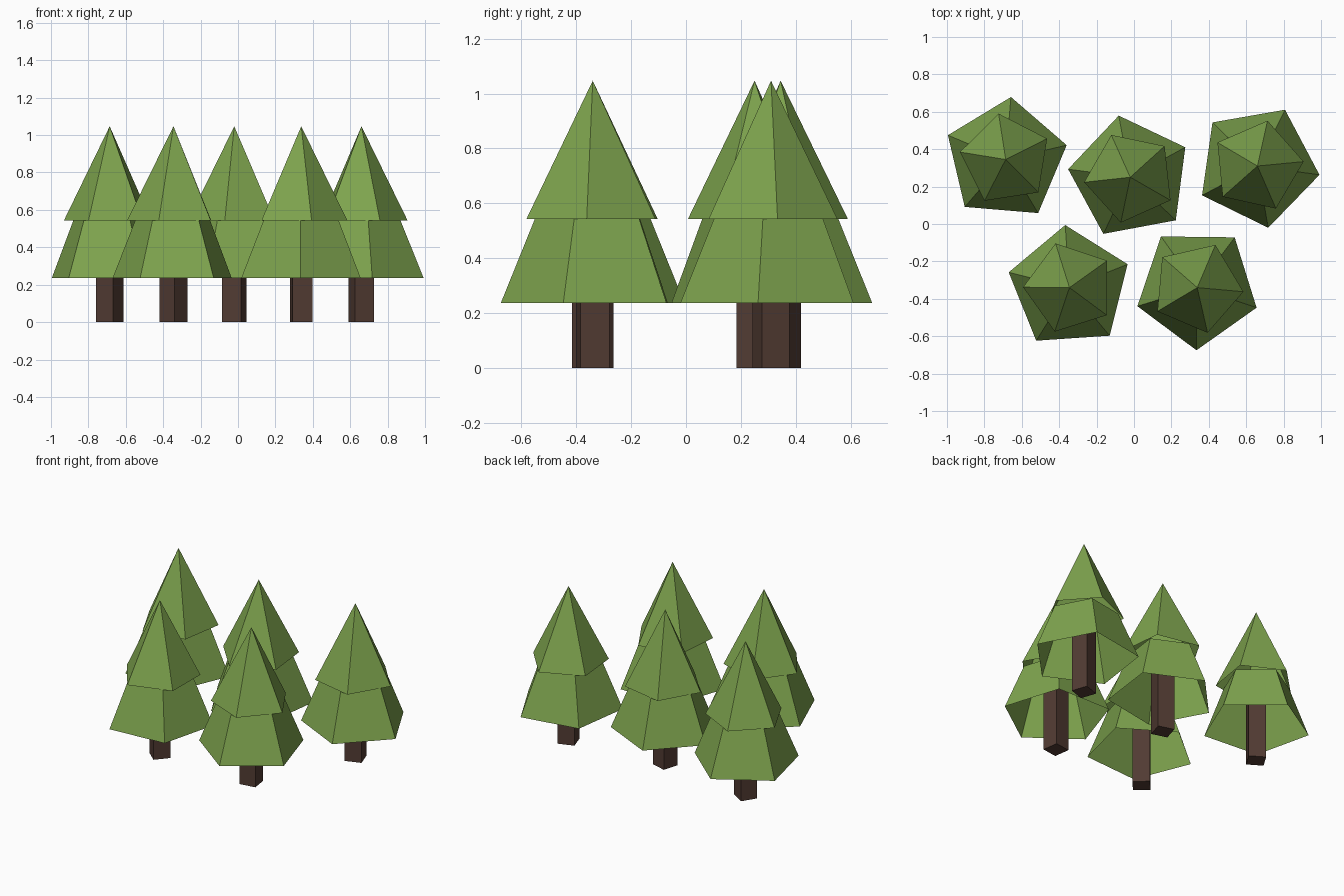
import bpy, bmesh
from math import sin, cos, radians, tau

if "Cube" in bpy.data.objects:
    bpy.data.objects.remove(bpy.data.objects["Cube"])


def material(name, rgb):
    m = bpy.data.materials.new(name)
    m.diffuse_color = (*rgb, 1)
    m.use_nodes = True
    m.node_tree.nodes["Principled BSDF"].inputs["Base Color"].default_value = m.diffuse_color
    return m


GREEN = material("leaf green", (0.209, 0.371, 0.076))
BROWN = material("bark brown", (0.084, 0.044, 0.033))


def tapered(name, sides, r0, z0, r1, z1, x, y, angle, mat, bottom=False, top=False):
    """Flat-sided tapered tube; r1 = 0 makes a pointed cone."""
    bm = bmesh.new()

    def ring(r, z):
        return [bm.verts.new((r * cos(angle + tau * i / sides),
                              r * sin(angle + tau * i / sides), z)) for i in range(sides)]

    low = ring(r0, z0)
    high = ring(r1, z1) if r1 else [bm.verts.new((0, 0, z1))]
    for i in range(sides):
        j = (i + 1) % sides
        if r1:
            bm.faces.new((low[i], low[j], high[j], high[i]))
        else:
            bm.faces.new((low[i], low[j], high[0]))
    if bottom:
        bm.faces.new(low[::-1])
    if top and r1:
        bm.faces.new(high)
    mesh = bpy.data.meshes.new(name)
    bm.to_mesh(mesh)
    bm.free()
    mesh.materials.append(mat)
    ob = bpy.data.objects.new(name, mesh)
    ob.location = (x, y, 0)
    bpy.context.collection.objects.link(ob)


# Tree positions and turn in degrees
TREES = [(-0.686, 0.345, 13.2), (-0.02, 0.25, 28.6), (0.66, 0.31, 63.9),
         (-0.345, -0.34, 93.9), (0.338, -0.34, 53.3)]

for n, (x, y, turn) in enumerate(TREES, 1):
    a = radians(turn)
    # Square trunk running up inside the hollow foliage
    tapered(f"trunk_{n}", 4, 0.076, 0, 0.076, 0.45, x, y, a, BROWN, True, True)
    # Five-sided lower skirt, open underneath
    tapered(f"lower_foliage_{n}", 5, 0.335, 0.237, 0.21, 0.546, x, y, a, GREEN)
    # Five-sided pointed crown, twisted slightly
    tapered(f"upper_foliage_{n}", 5, 0.248, 0.543, 0, 1.047, x, y,
            a + radians(13.6), GREEN)
